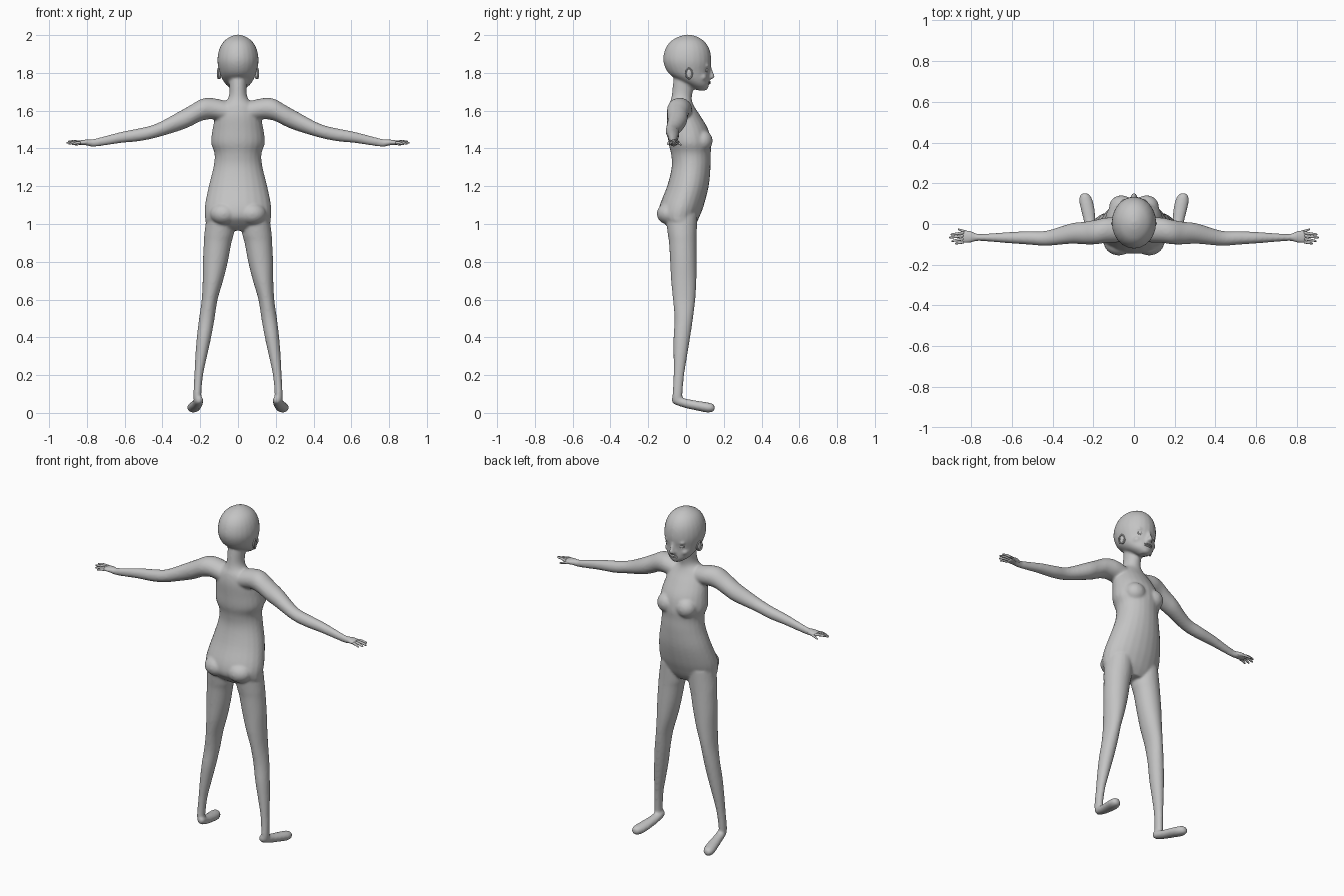
import bpy
import bmesh
import math
from mathutils import Vector, Matrix

old_cube = bpy.data.objects.get("Cube")
if old_cube:
    bpy.data.objects.remove(old_cube, do_unlink=True)

AXIS_X, AXIS_Y, AXIS_Z = Vector((1, 0, 0)), Vector((0, 1, 0)), Vector((0, 0, 1))
SIDES = {"left": 1, "right": -1}

# Single clay colour
clay = bpy.data.materials.new("clay_grey")
clay.use_nodes = True
clay.diffuse_color = (0.55, 0.55, 0.55, 1)
clay.node_tree.nodes["Principled BSDF"].inputs["Base Color"].default_value = clay.diffuse_color


def smooth_path(sections, steps=4):
    """Interpolate the section rows with a Catmull-Rom spline."""
    rows = [Vector(section) for section in sections]
    padded = [rows[0]] + rows + [rows[-1]]
    result = []
    for a, b, c, d in zip(padded, padded[1:], padded[2:], padded[3:]):
        for step in range(steps):
            t = step / steps
            result.append(0.5 * (2 * b + (c - a) * t
                                 + (2 * a - 5 * b + 4 * c - d) * t ** 2
                                 + (3 * b - a - 3 * c + d) * t ** 3))
    return result + [rows[-1]]


def loft(bm, sections, u, v, side=1, sides=24):
    """Skin elliptical rings; each section is x, y, z, radius along u, radius along v."""
    rings = []
    for row in smooth_path(sections):
        centre = Vector(row[:3])
        ring = []
        for i in range(sides):
            angle = math.tau * i / sides
            point = centre + u * row[3] * math.cos(angle) + v * row[4] * math.sin(angle)
            point.x *= side
            ring.append(bm.verts.new(point))
        rings.append(ring)
    for lower, upper in zip(rings, rings[1:]):
        for i in range(sides):
            j = (i + 1) % sides
            bm.faces.new((lower[i], lower[j], upper[j], upper[i]))
    bm.faces.new(rings[0][::-1])
    bm.faces.new(rings[-1])


def ellipsoid(bm, centre, radii, side=1, turn=0):
    place = (Matrix.Translation((centre[0] * side, centre[1], centre[2]))
             @ Matrix.Rotation(turn * side, 4, "Z") @ Matrix.Diagonal((*radii, 1)))
    bmesh.ops.create_uvsphere(bm, u_segments=24, v_segments=14, radius=1, matrix=place)


def finish(bm, name):
    bmesh.ops.recalc_face_normals(bm, faces=bm.faces[:])
    for face in bm.faces:
        face.smooth = True
    mesh = bpy.data.meshes.new(name)
    bm.to_mesh(mesh)
    bm.free()
    mesh.materials.append(clay)
    obj = bpy.data.objects.new(name, mesh)
    bpy.context.collection.objects.link(obj)
    return obj


torso = [
    (0, -.02, .965, .07, .05),
    (0, -.03, 1.0, .162, .083),
    (0, -.036, 1.04, .175, .108),
    (0, -.022, 1.1, .175, .117),
    (0, .01, 1.2, .155, .11),
    (0, .027, 1.3, .13, .103),
    (0, .026, 1.37, .124, .105),
    (0, .02, 1.43, .142, .113),
    (0, .01, 1.5, .135, .108),
    (0, -.012, 1.57, .12, .09),
    (0, -.025, 1.62, .1, .07),
    (0, -.025, 1.655, .06, .056),
    (0, -.02, 1.69, .046, .054),
    (0, -.01, 1.75, .047, .058),
    (0, 0, 1.8, .05, .06),
]
head = [
    (0, .082, 1.708, .022, .025),
    (0, .068, 1.73, .056, .052),
    (0, .042, 1.76, .08, .083),
    (0, .016, 1.8, .096, .11),
    (0, .007, 1.86, .109, .127),
    (0, .007, 1.92, .101, .119),
    (0, .008, 1.965, .077, .091),
    (0, .01, 1.992, .04, .048),
    (0, .01, 2.002, .008, .01),
]
arm = [
    (.04, -.03, 1.59, .06, .055),
    (.13, -.03, 1.61, .062, .056),
    (.19, -.04, 1.605, .06, .058),
    (.25, -.045, 1.574, .055, .056),
    (.31, -.047, 1.545, .05, .051),
    (.43, -.07, 1.495, .037, .037),
    (.52, -.068, 1.473, .033, .034),
    (.62, -.067, 1.458, .027, .029),
    (.76, -.066, 1.43, .017, .021),
    (.8, -.063, 1.432, .029, .016),
    (.845, -.064, 1.43, .031, .011),
]
leg = [
    (.09, -.025, 1.05, .075, .085),
    (.1, -.02, .95, .078, .077),
    (.108, -.017, .9, .073, .073),
    (.12, -.014, .8, .066, .07),
    (.133, -.012, .7, .054, .067),
    (.15, -.01, .6, .042, .059),
    (.165, -.012, .5, .041, .049),
    (.18, -.022, .4, .038, .044),
    (.195, -.03, .3, .031, .036),
    (.208, -.038, .2, .023, .028),
    (.215, -.045, .1, .021, .026),
    (.212, -.045, .06, .022, .025),
]
foot = [
    (.205, -.075, .07, .01, .012),
    (.208, -.055, .067, .024, .024),
    (.215, 0, .05, .028, .025),
    (.225, .06, .038, .033, .026),
    (.235, .11, .029, .034, .027),
    (.24, .14, .027, .025, .022),
    (.242, .152, .026, .01, .01),
]

# Seamless body: overlapping forms fused by a voxel remesh
bm = bmesh.new()
loft(bm, torso, AXIS_X, AXIS_Y)
loft(bm, head, AXIS_X, AXIS_Y)
for side in SIDES.values():
    loft(bm, arm, AXIS_Y, AXIS_Z, side)
    loft(bm, leg, AXIS_X, AXIS_Y, side)
    loft(bm, foot, AXIS_X, AXIS_Z, side)
    ellipsoid(bm, (.062, .085, 1.44), (.06, .056, .058), side)    # bust
    ellipsoid(bm, (.075, -.085, 1.055), (.075, .07, .06), side)   # buttock
    ellipsoid(bm, (.04, .112, 1.838), (.03, .012, .008), side)    # brow
    ellipsoid(bm, (.05, .085, 1.778), (.026, .026, .02), side)    # cheek
    ellipsoid(bm, (.01, .132, 1.776), (.009, .011, .008), side)   # nostril wing
loft(bm, [(0, .122, 1.835, .009, .012), (0, .13, 1.805, .01, .014),
          (0, .137, 1.78, .014, .017), (0, .128, 1.768, .009, .012)], AXIS_X, AXIS_Y)
ellipsoid(bm, (0, .092, 1.722), (.03, .026, .016))                # chin
body = finish(bm, "body")
fuse = body.modifiers.new("fuse", "REMESH")
fuse.mode = "VOXEL"
fuse.voxel_size = 0.007
fuse.use_smooth_shade = True
relax = body.modifiers.new("relax", "SMOOTH")
relax.factor = 0.5
relax.iterations = 6

# Lips
for name, height, depth in (("upper_lip", 1.752, .121), ("lower_lip", 1.744, .118)):
    bm = bmesh.new()
    ellipsoid(bm, (0, depth, height), (.026, .011, .005))
    finish(bm, name)


def ring_loop(bm, centre, wide, tall, thick, side, turn):
    """Oval rim standing upright, turned about z to sit on the head."""
    steps, sides = 28, 8
    spin = Matrix.Rotation(turn * side, 3, "Z")
    origin = Vector((centre[0] * side, centre[1], centre[2]))
    grid = []
    for i in range(steps):
        a = math.tau * i / steps
        row = []
        for j in range(sides):
            b = math.tau * j / sides
            reach = thick * math.cos(b)
            local = Vector(((wide + reach) * math.cos(a), thick * math.sin(b),
                            (tall + reach) * math.sin(a)))
            row.append(bm.verts.new(origin + spin @ local))
        grid.append(row)
    for i in range(steps):
        for j in range(sides):
            k, m = (i + 1) % steps, (j + 1) % sides
            bm.faces.new((grid[i][j], grid[k][j], grid[k][m], grid[i][m]))


# Eyes, eyelids, ears and fingers on both sides
fingers = {
    "little_finger": ((.835, -.088, 1.43), (.878, -.096, 1.422)),
    "ring_finger": ((.838, -.073, 1.432), (.897, -.084, 1.425)),
    "middle_finger": ((.838, -.058, 1.433), (.908, -.067, 1.43)),
    "index_finger": ((.835, -.043, 1.432), (.9, -.052, 1.437)),
    "thumb": ((.785, -.05, 1.428), (.865, -.026, 1.42)),
}
for label, side in SIDES.items():
    bm = bmesh.new()
    ellipsoid(bm, (.042, .104, 1.814), (.017, .014, .011), side)
    finish(bm, label + "_eye")

    bm = bmesh.new()
    ring_loop(bm, (.042, .112, 1.814), .019, .009, .003, side, -.4)
    finish(bm, label + "_eyelid")

    bm = bmesh.new()
    ellipsoid(bm, (.097, .018, 1.795), (.008, .018, .028), side, .3)
    ring_loop(bm, (.103, .016, 1.797), .017, .027, .004, side, math.pi / 2 + .3)
    finish(bm, label + "_ear")

    for name, (base, tip) in fingers.items():
        start, end = Vector(base), Vector(tip)
        knuckle = start.lerp(end, .5) + AXIS_Z * .003
        bm = bmesh.new()
        loft(bm, [(*start, .0075, .008), (*knuckle, .0065, .007),
                  (*start.lerp(end, .9), .005, .005), (*end, .002, .002)],
             AXIS_Y, AXIS_Z, side, 12)
        finish(bm, label + "_" + name)
